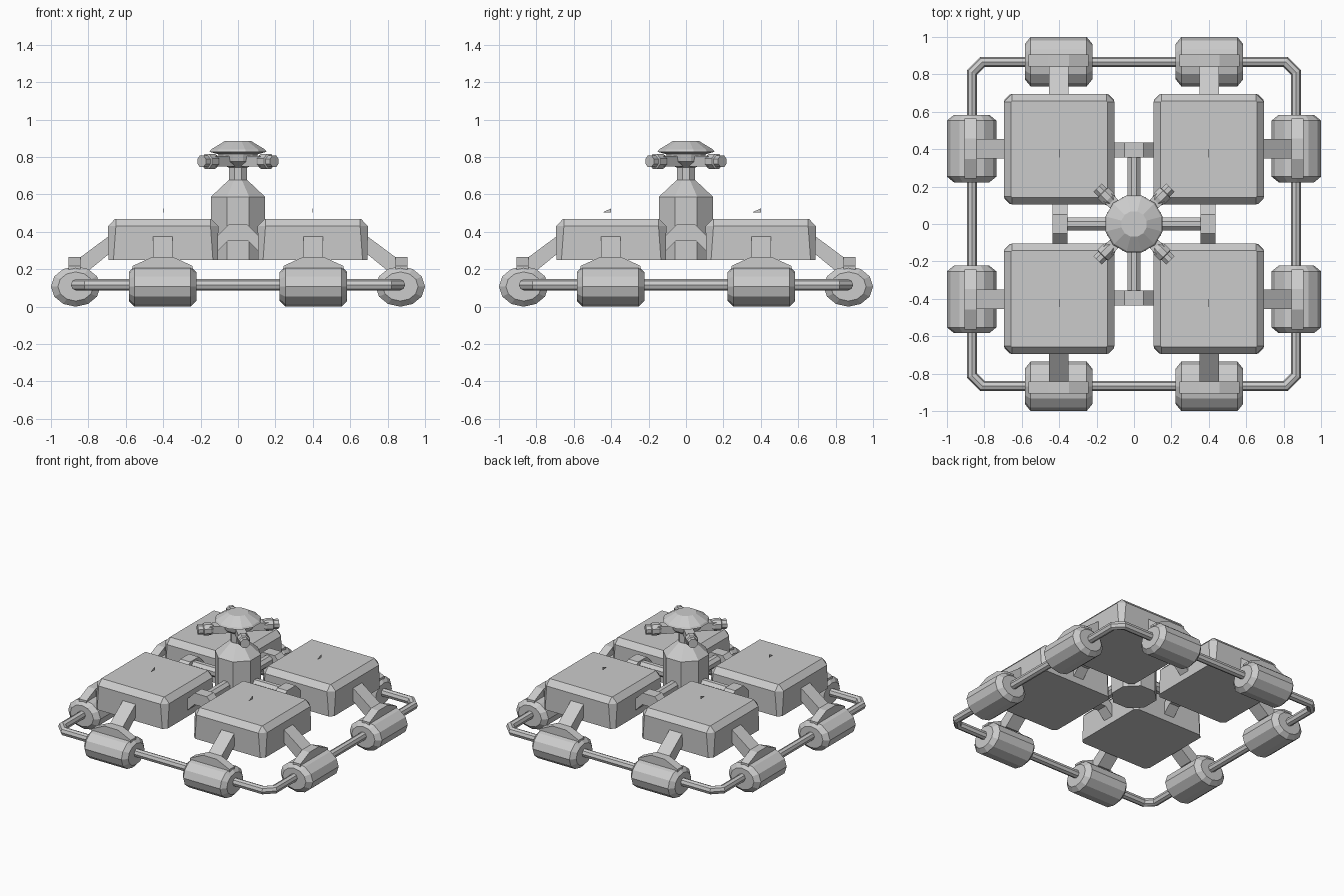
import bpy, bmesh
from math import pi, cos, sin
from mathutils import Matrix, Vector

if "Cube" in bpy.data.objects:
    bpy.data.objects.remove(bpy.data.objects["Cube"])

I = Matrix.Identity(4)
T = lambda x, y, z: Matrix.Translation((x, y, z))
R = lambda a, ax: Matrix.Rotation(a, 4, ax)
S = lambda x, y, z: Matrix.Diagonal((x, y, z, 1))


def loft(name, rings, m=I):
    """Skin a stack of equal-length point rings and cap both ends."""
    bm = bmesh.new()
    loops = [[bm.verts.new(m @ Vector(p)) for p in ring] for ring in rings]
    n = len(loops[0])
    for a, b in zip(loops, loops[1:]):
        for i in range(n):
            j = (i + 1) % n
            bm.faces.new((a[i], a[j], b[j], b[i]))
    bm.faces.new(loops[0][::-1])
    bm.faces.new(loops[-1])
    bmesh.ops.recalc_face_normals(bm, faces=bm.faces)
    me = bpy.data.meshes.new(name)
    bm.to_mesh(me)
    bm.free()
    ob = bpy.data.objects.new(name, me)
    bpy.context.collection.objects.link(ob)
    return ob


def lathe(name, profile, n, m=I, turn=0.0):
    return loft(name, [[(r * cos(turn + 2 * pi * i / n), r * sin(turn + 2 * pi * i / n), z)
                        for i in range(n)] for r, z in profile], m)


def prism_x(name, yz, x0, x1, m=I):
    return loft(name, [[(x, y, z) for y, z in yz] for x in (x0, x1)], m)


def prism_y(name, xz, y0, y1, m=I):
    return loft(name, [[(x, y, z) for x, z in xz] for y in (y0, y1)], m)


def octo(h, c, z):
    """Square of half-size h with corners cut by c."""
    k = h - c
    return [(h, -k, z), (h, k, z), (k, h, z), (-k, h, z),
            (-h, k, z), (-h, -k, z), (-k, -h, z), (k, -h, z)]


for q in range(4):
    rot = R(q * pi / 2, 'Z')

    # chamfered body module with a tiny fin hovering above it
    c = rot @ T(0.4, -0.4, 0)
    loft("body_module", [octo(0.292, 0.026, 0.25), octo(0.295, 0.042, 0.43),
                         octo(0.257, 0.004, 0.47)], c)
    sx, sy = (0.4, -0.4, -0.4, 0.4)[q], (-0.4, -0.4, 0.4, 0.4)[q]
    prism_x("module_fin", [(-0.045, 0.505), (0, 0.503), (0, 0.525)], -0.002, 0.002, T(sx, sy, 0))

    # two floats on this side, each with saddle and sloping arm
    for x in (-0.403, 0.403):
        f = rot @ T(x, -0.868, 0.108)
        lathe("float", [(0.72, -0.18), (1, -0.15), (1, 0.15), (0.72, 0.18)], 12,
              f @ S(1, 0.132, 0.108) @ R(pi / 2, 'Y'))
        b = rot @ T(x, 0, 0)
        prism_y("float_saddle", [(-0.16, 0.15), (0.16, 0.15), (0.16, 0.218), (0.055, 0.266),
                                 (-0.055, 0.266), (-0.16, 0.218)], -0.905, -0.843, b)
        prism_x("float_arm", [(-0.68, 0.385), (-0.843, 0.264), (-0.843, 0.2), (-0.79, 0.2),
                              (-0.68, 0.29)], -0.052, 0.052, b)

    # bridge between neighbouring modules, with a pipe to the core
    prism_y("module_bridge", [(-0.115, 0.375), (-0.05, 0.44), (0.05, 0.44), (0.115, 0.375),
                              (0.115, 0.29), (0.05, 0.355), (-0.05, 0.355), (-0.115, 0.29)],
            -0.437, -0.355, rot)
    lathe("core_pipe", [(0.038, 0.1), (0.038, 0.37)], 8, rot @ T(0, 0, 0.395) @ R(pi / 2, 'X'), pi / 8)

    # diagonal lamp under the mast cap
    d = rot @ R(pi / 4, 'Z')
    prism_x("lamp_bracket", [(-0.032, 0.75), (0.032, 0.75), (0.032, 0.805), (-0.032, 0.805)],
            0.03, 0.2, d)
    lathe("lamp", [(0.034, 0.17), (0.043, 0.19), (0.043, 0.235), (0.034, 0.24), (0.034, 0.275)], 8,
          d @ T(0, 0, 0.777) @ R(pi / 2, 'Y'), pi / 8)

# central tower, neck and cap
lathe("core_tower", [(0.157, 0.25), (0.157, 0.587), (0.054, 0.677)], 8, I, pi / 8)
lathe("neck", [(0.052, 0.66), (0.052, 0.77)], 8, I, pi / 8)
lathe("mast_cap", [(0.055, 0.745), (0.1, 0.775), (0.11, 0.815), (0.158, 0.828), (0.15, 0.84),
                   (0.07, 0.887)], 12, I, pi / 12)

# guard rail threaded through the floats
cu = bpy.data.curves.new("guard_rail", 'CURVE')
cu.dimensions = '3D'
cu.bevel_depth = 0.03
cu.bevel_resolution = 2
sp = cu.splines.new('POLY')
pts = octo(0.866, 0.055, 0.117)
sp.points.add(len(pts) - 1)
for p, co in zip(sp.points, pts):
    p.co = (*co, 1)
sp.use_cyclic_u = True
sp.use_smooth = False
bpy.context.collection.objects.link(bpy.data.objects.new("guard_rail", cu))
